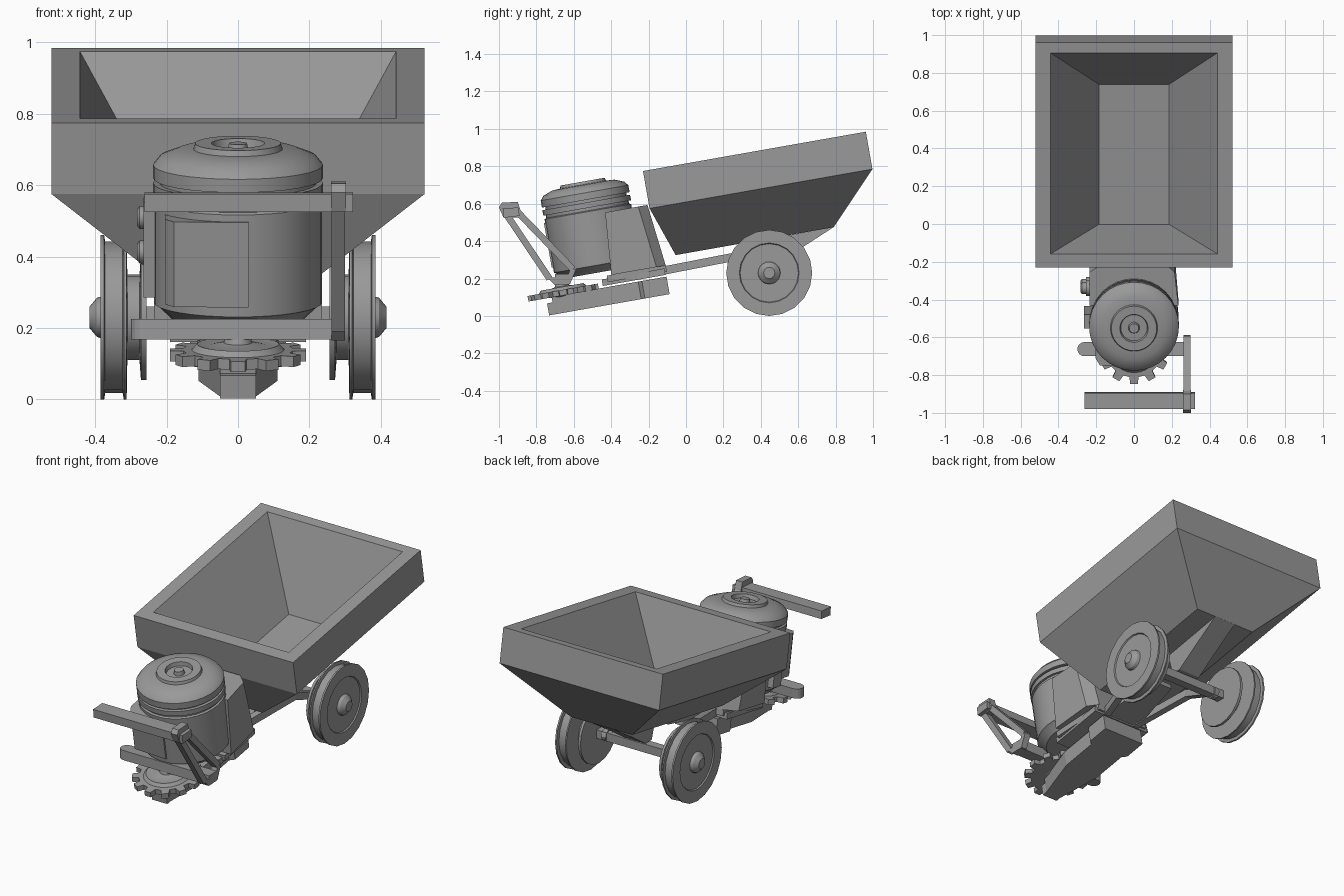
import bpy, bmesh
from math import sin, cos, pi, radians
from mathutils import Matrix, Vector

if "Cube" in bpy.data.objects:
    bpy.data.objects.remove(bpy.data.objects["Cube"])

TILT = Matrix.Rotation(radians(10), 4, 'X')   # whole body leans forward on the axle
METAL = bpy.data.materials.new("dark_metal")
METAL.diffuse_color = (.32, .32, .32, 1)
METAL.use_nodes = True
METAL.node_tree.nodes["Principled BSDF"].inputs["Base Color"].default_value = METAL.diffuse_color


def make(name, verts, faces, tilt=True, smooth=False):
    bm = bmesh.new()
    vs = [bm.verts.new(v) for v in verts]
    for f in faces:
        bm.faces.new([vs[i] for i in f])
    bmesh.ops.remove_doubles(bm, verts=bm.verts, dist=1e-5)
    bmesh.ops.recalc_face_normals(bm, faces=bm.faces)
    me = bpy.data.meshes.new(name)
    bm.to_mesh(me)
    bm.free()
    me.materials.append(METAL)
    ob = bpy.data.objects.new(name, me)
    bpy.context.collection.objects.link(ob)
    if tilt:
        ob.matrix_world = TILT
    if smooth:
        bpy.ops.object.select_all(action='DESELECT')
        ob.select_set(True)
        bpy.context.view_layer.objects.active = ob
        bpy.ops.object.shade_smooth_by_angle(angle=radians(30))
    return ob


def loft(name, rings, **kw):
    n = len(rings[0])
    verts = [v for r in rings for v in r]
    faces = [(k*n+i, k*n+(i+1) % n, (k+1)*n+(i+1) % n, (k+1)*n+i)
             for k in range(len(rings)-1) for i in range(n)]
    faces += [tuple(range(n)), tuple(range((len(rings)-1)*n, len(rings)*n))]
    return make(name, verts, faces, **kw)


def rect(x0, x1, y0, y1, z):
    return [(x0, y0, z), (x1, y0, z), (x1, y1, z), (x0, y1, z)]


def box(name, x0, x1, y0, y1, z0, z1, **kw):
    return loft(name, [rect(x0, x1, y0, y1, z0), rect(x0, x1, y0, y1, z1)], **kw)


def plan(name, pts, z0, z1, **kw):
    """Extrude an x/y outline upwards."""
    return loft(name, [[(x, y, z) for x, y in pts] for z in (z0, z1)], **kw)


def side(name, pts, x0, x1, **kw):
    """Extrude a y/z outline across the width."""
    return loft(name, [[(x, y, z) for y, z in pts] for x in (x0, x1)], **kw)


def strut(name, a, b, w, x0, x1, **kw):
    a, b = Vector(a), Vector(b)
    d = (b-a).normalized() * w/2
    n = Vector((-d.y, d.x))
    return side(name, [a+n, b+n, b-n, a-n], x0, x1, **kw)


def lathe(name, prof, n, c, axis='z', **kw):
    """Spin (distance, radius) points about an axis through c."""
    rings = []
    for h, r in prof:
        ring = []
        for i in range(n):
            p, q = r*cos(2*pi*i/n), r*sin(2*pi*i/n)
            ring.append((c[0]+p, c[1]+q, c[2]+h) if axis == 'z' else (c[0]+h, c[1]+p, c[2]+q))
        rings.append(ring)
    return loft(name, rings, smooth=True, **kw)


# hopper: outer shell, rim and sloping inside
loft("hopper", [rect(-.20, .20, .002, .86, .33), rect(-.522, .522, -.092, 1.118, .60),
                rect(-.522, .522, -.092, 1.118, .803), rect(-.443, .443, -.02, 1.062, .803),
                rect(-.185, .185, .063, .815, .365)])

# wheels
WHEEL = [(.257, .02), (.257, .175), (.272, .175), (.276, .12), (.31, .12), (.312, .23),
         (.32, .23), (.323, .212), (.372, .212), (.375, .23), (.385, .23), (.385, .16),
         (.378, .156), (.378, .06), (.395, .055), (.416, .03), (.416, .012)]
for s, tag in ((1, "right"), (-1, "left")):
    lathe(tag + "_wheel", [(s*h, r) for h, r in WHEEL], 20, (0, .445, .23), 'x', tilt=False)
    lathe(tag + "_axle_collar", [(s*.19, .035), (s*.22, .035)], 12, (0, .445, .235), 'x', tilt=False)
    # tow strut spreading from the chassis to the axle
    x0, x1 = s*.10, s*.19
    loft(tag + "_tow_strut", [rect(x0-.02, x0+.02, 0, 0, 0)] and
         [[(x-.02, y, z), (x+.02, y, z), (x+.02, y, z+.045), (x-.02, y, z+.045)]
          for x, y, z in ((x0, -.12, .22), (x1, .24, .29), (x1, .45, .215))], tilt=False)
box("axle_beam", -.27, .27, .42, .47, .21, .26, tilt=False)

# bracket carrying the hopper on the axle
side("hopper_bracket", [(.79, .475), (.60, .352), (.48, .27), (.42, .27), (.38, .40)], -.07, .07, tilt=False)

# chassis: lower skid, mounting plate, rear tongue
plan("lower_skid", [(-.05, -.69), (.05, -.69), (.11, -.44), (.11, -.22), (.135, -.2), (.135, -.066),
                    (-.135, -.066), (-.135, -.2), (-.11, -.22), (-.11, -.44)], .13, .225)
box("skid_nose", -.05, .05, -.72, -.68, .13, .195)
box("mounting_plate", -.19, .19, -.41, -.07, .235, .27)
plan("plate_rail", [(-.21, -.38), (.21, -.38), (.17, -.06), (-.17, -.06)], .25, .285)
plan("tow_tongue", [(-.12, -.08), (.12, -.08), (.06, .30), (-.06, .30)], .245, .275)

# motor drum with domed cap
C = (0, -.42, 0)
lathe("motor_drum", [(.31, .15), (.31, .19), (.345, .225), (.35, .235), (.64, .235), (.645, .225), (.66, .225),
                     (.66, .238), (.69, .238), (.69, .22), (.71, .22)], 32, C)
lathe("motor_cap", [(.704, .20), (.704, .238), (.742, .238), (.764, .22), (.784, .17), (.787, .125),
                    (.803, .12), (.803, .075), (.78, .07), (.78, .03), (.803, .025)], 32, C)
plan("front_panel", [(.03, -.662), (-.18, -.652), (-.205, -.61), (-.205, -.42), (.03, -.42)], .378, .62)
# chamfered housing behind the drum, with side column and knobs


def housing(y0, y1, z):
    return [(-.235, y0, z), (.235, y0, z), (.215, y1-.05, z), (.16, y1, z), (-.16, y1, z), (-.235, y1-.05, z)]


loft("rear_housing", [housing(-.355, -.06, .285), housing(-.33, -.10, .62)])
box("side_column", -.265, -.19, -.45, -.375, .37, .64)
for i, w in enumerate((.561, .463)):
    lathe(f"side_knob_{i+1}", [(-.283, .022), (-.276, .032), (-.255, .032), (-.255, .042), (-.22, .042)],
          14, (0, -.246, w), 'x')

# toothed disc under the front
teeth, cog = 12, []
for i in range(teeth):
    for f, r in ((-.30, .155), (-.20, .192), (.20, .192), (.30, .155)):
        a = 2*pi*(i+f)/teeth
        cog.append((r*sin(a), -.625 + r*cos(a)))
plan("toothed_disc", cog, .222, .252)
lathe("disc_hub", [(.21, .05), (.252, .13), (.268, .115), (.262, .085), (.272, .04), (.30, .03)], 24, (0, -.625, 0))

# cross bar with a rounded end
foot = [(.30, -.70), (.30, -.625)]
foot += [(-.262 - .038*sin(pi*k/8), -.6625 - .0375*-cos(pi*k/8)) for k in range(9)]
plan("cross_bar", foot, .168, .225, tilt=False)

# handle arm: two struts, foot and head, all on the right side
K = dict(tilt=False)
strut("arm_front_strut", (-.965, .55), (-.73, .20), .035, .262, .30, **K)
strut("arm_back_strut", (-.905, .56), (-.605, .25), .035, .262, .30, **K)
side("arm_foot", [(-.755, .215), (-.70, .165), (-.62, .17), (-.587, .25), (-.62, .25), (-.635, .205), (-.72, .205)], .262, .30, **K)
side("arm_head", [(-1.0, .58), (-.985, .605), (-.90, .61), (-.878, .545), (-.90, .525), (-.975, .525)], .26, .302, **K)
side("handle_bar", [(-.98, .575), (-.975, .525), (-.89, .535), (-.895, .58)], -.262, .322, **K)
